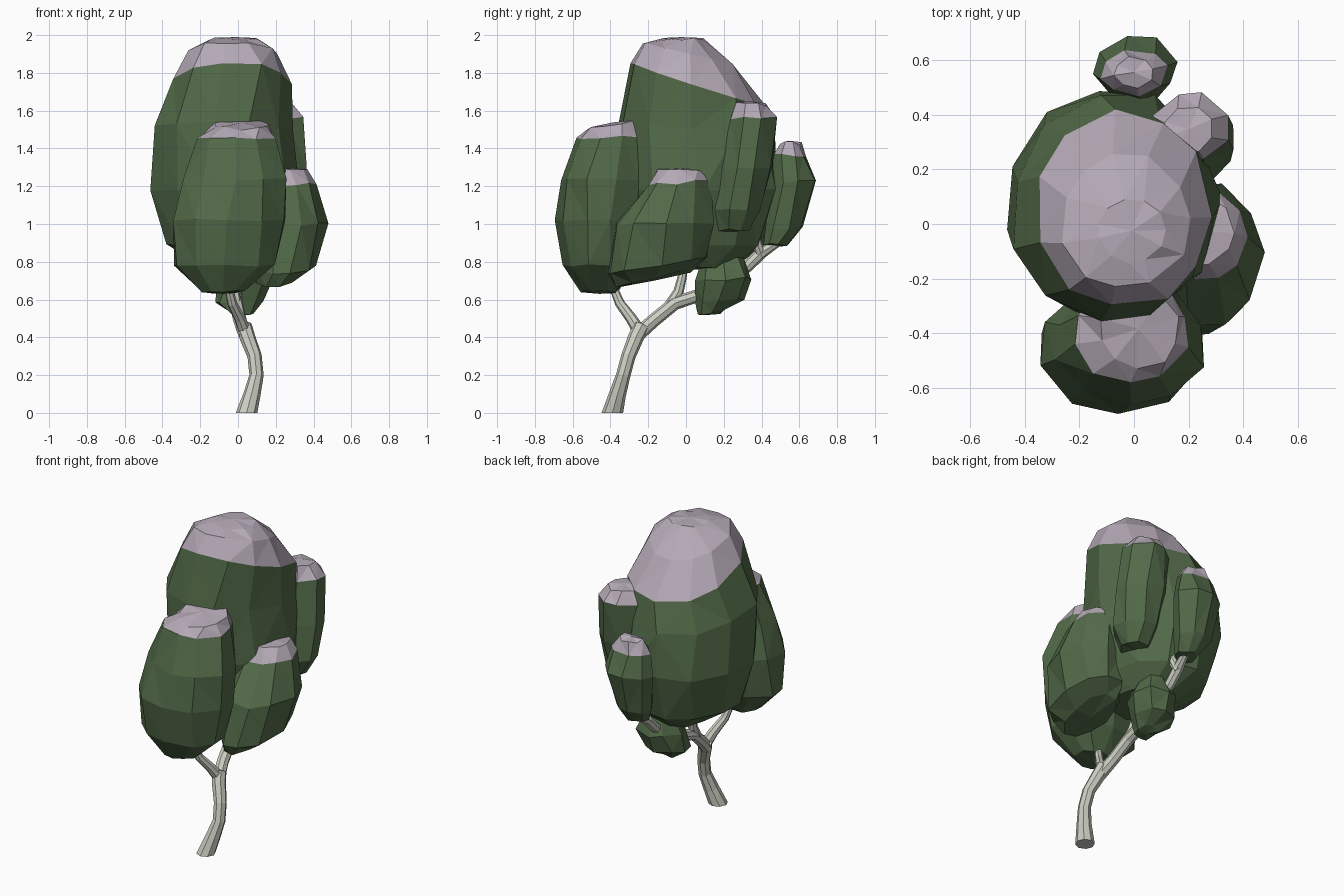
import bpy, bmesh, math, random
from mathutils import Vector

random.seed(7)


def material(name, color):
    m = bpy.data.materials.new(name)
    m.diffuse_color = (*color, 1)
    return m


GREEN = material("leaf_green", (0.085, 0.145, 0.065))
SNOW = material("snow", (0.46, 0.40, 0.47))
BARK = material("pale_bark", (0.60, 0.62, 0.54))


def mesh_object(name, rings, mat, cap_low=True, cap_high=True):
    """Skin neighbouring vertex rings into one faceted shell."""
    bm = bmesh.new()
    loops = [[bm.verts.new(p) for p in ring] for ring in rings]
    n = len(loops[0])
    for a, b in zip(loops, loops[1:]):
        for i in range(n):
            j = (i + 1) % n
            bm.faces.new((a[i], a[j], b[j], b[i]))
    for ring, wanted in ((loops[0], cap_low), (loops[-1], cap_high)):
        if wanted:
            c = bm.verts.new(sum((v.co for v in ring), Vector()) / n)
            c.co.z += -0.01 if ring is loops[0] else 0.01
            for i in range(n):
                bm.faces.new((ring[i], ring[(i + 1) % n], c))
    bmesh.ops.triangulate(bm, faces=[f for f in bm.faces if len(f.verts) > 3])
    bmesh.ops.recalc_face_normals(bm, faces=bm.faces)
    me = bpy.data.meshes.new(name)
    bm.to_mesh(me)
    bm.free()
    me.materials.append(mat)
    ob = bpy.data.objects.new(name, me)
    bpy.context.collection.objects.link(ob)
    return ob


def clump(name, sections, snow_from=None, sides=10, rough=0.05, turn=0.0):
    """Sections are (z, x0, x1, y0, y1, slope along y); snow starts at one of them."""
    rings = []
    for z, x0, x1, y0, y1, slope in sections:
        cx, cy, rx, ry = (x0 + x1) / 2, (y0 + y1) / 2, (x1 - x0) / 2, (y1 - y0) / 2
        ring = []
        for i in range(sides):
            a = turn + math.tau * (i + random.uniform(-0.15, 0.15)) / sides
            k = 1.03 + random.uniform(-rough, rough)
            dy = ry * k * math.sin(a)
            dz = random.uniform(-0.2, 0.2) * rough
            ring.append(Vector((cx + rx * k * math.cos(a), cy + dy, z + slope * dy + dz)))
        rings.append(ring)
    if snow_from is None:
        mesh_object(name, rings, GREEN)
    else:
        mesh_object(name, rings[:snow_from + 1], GREEN, True, False)
        mesh_object(name + "_snow", rings[snow_from:], SNOW, False, True)


# Foliage clumps with snow caps
clump("main_crown", [
    (0.77, -0.20, 0.15, -0.15, 0.25, 0),
    (0.89, -0.38, 0.24, -0.26, 0.40, 0),
    (1.18, -0.47, 0.30, -0.34, 0.48, 0),
    (1.50, -0.44, 0.29, -0.36, 0.46, -0.12),
    (1.74, -0.36, 0.28, -0.30, 0.40, -0.32),
    (1.90, -0.26, 0.20, -0.23, 0.25, -0.25),
    (1.98, -0.13, 0.11, -0.14, 0.09, 0)], 4, 11, 0.04)
clump("front_crown", [
    (0.64, -0.19, 0.04, -0.56, -0.36, 0),
    (0.78, -0.33, 0.19, -0.64, -0.27, 0),
    (1.02, -0.33, 0.26, -0.69, -0.22, 0),
    (1.24, -0.28, 0.26, -0.65, -0.21, 0),
    (1.46, -0.22, 0.20, -0.58, -0.22, 0),
    (1.53, -0.12, 0.16, -0.53, -0.24, 0.18)], 4, 10, 0.05, 0.3)
clump("right_crown", [
    (0.71, 0.08, 0.30, -0.37, 0.03, 0.22),
    (0.78, 0.06, 0.41, -0.41, 0.12, 0.15),
    (1.00, 0.06, 0.47, -0.37, 0.15, 0),
    (1.22, 0.08, 0.41, -0.21, 0.13, 0.1),
    (1.29, 0.12, 0.36, -0.15, 0.10, 0)], 3, 10, 0.05)
clump("back_right_crown", [
    (0.97, 0.13, 0.29, 0.17, 0.34, 0),
    (1.08, 0.07, 0.35, 0.14, 0.40, 0),
    (1.30, 0.05, 0.37, 0.17, 0.46, 0),
    (1.56, 0.06, 0.35, 0.23, 0.48, 0),
    (1.64, 0.11, 0.29, 0.26, 0.43, -0.1)], 3, 8, 0.04, 0.4)
clump("back_crown", [
    (0.89, -0.06, 0.07, 0.41, 0.54, 0),
    (0.98, -0.11, 0.11, 0.42, 0.62, 0),
    (1.22, -0.15, 0.15, 0.45, 0.69, 0),
    (1.36, -0.12, 0.12, 0.47, 0.64, 0),
    (1.43, -0.07, 0.07, 0.50, 0.61, 0)], 3, 8, 0.06, 0.2)
clump("low_crown", [
    (0.53, -0.05, 0.08, 0.06, 0.20, 0.1),
    (0.59, -0.12, 0.13, 0.05, 0.30, 0.1),
    (0.71, -0.10, 0.17, 0.06, 0.35, 0),
    (0.82, -0.04, 0.12, 0.09, 0.31, 0)], None, 8, 0.06)


def limb(name, path, sides=8):
    """Tapered faceted tube through (x, y, z, radius) points."""
    pts = [Vector(p[:3]) for p in path]
    rings = []
    for i, p in enumerate(pts):
        d = (pts[min(i + 1, len(pts) - 1)] - pts[max(i - 1, 0)]).normalized()
        if i == 0 and p.z == 0:
            d = Vector((0, 0, 1))
        u = d.cross(Vector((1, 0, 0))).normalized()
        v = d.cross(u)
        rings.append([p + path[i][3] * (u * math.cos(math.tau * k / sides)
                                        + v * math.sin(math.tau * k / sides))
                      for k in range(sides)])
    ob = mesh_object(name, rings, BARK)
    for v in ob.data.vertices:
        v.co.z = max(v.co.z, 0)


# Curved trunk and its branches
limb("trunk", [(0.045, -0.39, 0, 0.057), (0.075, -0.362, 0.1, 0.045),
               (0.098, -0.332, 0.2, 0.038), (0.088, -0.305, 0.3, 0.038),
               (0.05, -0.265, 0.4, 0.042), (0.03, -0.235, 0.46, 0.044)])
limb("front_branch", [(0.04, -0.24, 0.42, 0.036), (0.01, -0.29, 0.5, 0.03),
                      (-0.03, -0.35, 0.58, 0.026), (-0.06, -0.40, 0.70, 0.02)])
limb("main_branch", [(0.04, -0.26, 0.41, 0.038), (0.01, -0.17, 0.49, 0.036),
                     (-0.01, -0.06, 0.58, 0.036), (-0.01, 0.06, 0.62, 0.034),
                     (0.0, 0.20, 0.68, 0.032), (0.0, 0.33, 0.78, 0.032),
                     (0.0, 0.40, 0.85, 0.033), (0.02, 0.50, 0.91, 0.02)])
limb("middle_branch", [(-0.01, -0.09, 0.56, 0.032), (-0.02, -0.04, 0.64, 0.028),
                       (-0.03, -0.02, 0.72, 0.024), (-0.04, 0.0, 0.82, 0.018)])
limb("upper_branch", [(0.0, 0.40, 0.83, 0.03), (0.03, 0.37, 0.92, 0.025),
                      (0.08, 0.34, 1.02, 0.02)])
